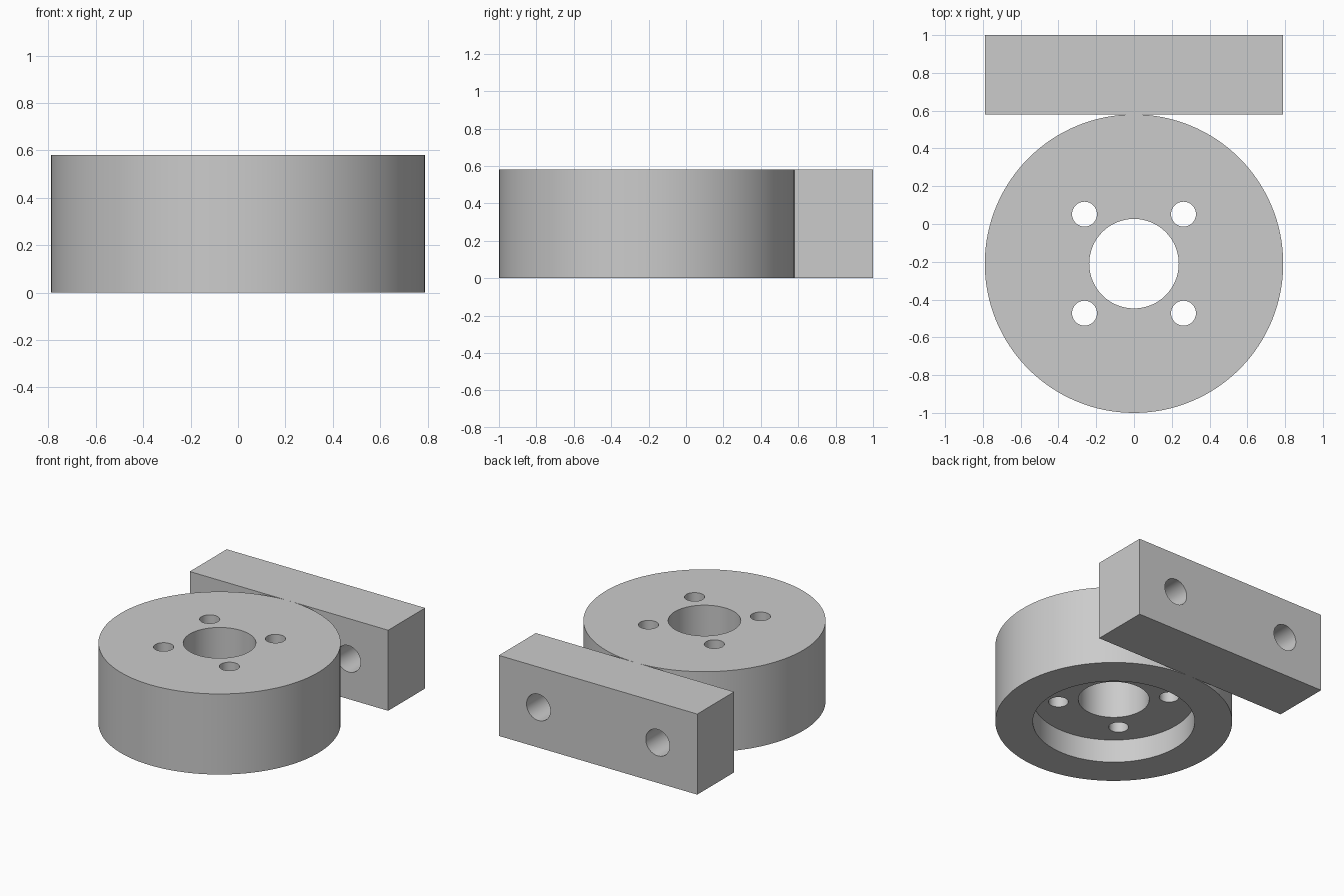
import bpy
import math

if "Cube" in bpy.data.objects:
    bpy.data.objects.remove(bpy.data.objects["Cube"], do_unlink=True)

HEIGHT = 0.58
RADIUS = 0.79
DISC_Y = -0.21
BLOCK_DEPTH = 0.42

grey = bpy.data.materials.new("plain grey")
grey.use_nodes = True
colour = (0.6, 0.6, 0.6, 1)
grey.diffuse_color = colour
grey.node_tree.nodes["Principled BSDF"].inputs["Base Color"].default_value = colour


def cylinder(name, radius, depth, location, rotation=(0, 0, 0), sides=64):
    bpy.ops.mesh.primitive_cylinder_add(vertices=sides, radius=radius, depth=depth,
                                        location=location, rotation=rotation)
    obj = bpy.context.object
    obj.name = name
    return obj


def cut(target, cutter):
    """Subtract the cutter from the target, then discard it."""
    cutter.hide_render = True
    mod = target.modifiers.new("cut", "BOOLEAN")
    mod.operation = "DIFFERENCE"
    mod.solver = "EXACT"
    mod.object = cutter
    bpy.context.view_layer.objects.active = target
    bpy.ops.object.modifier_apply(modifier=mod.name)
    bpy.data.objects.remove(cutter, do_unlink=True)


def finish(obj):
    obj.data.materials.clear()
    obj.data.materials.append(grey)
    bpy.ops.object.select_all(action="DESELECT")
    obj.select_set(True)
    bpy.context.view_layer.objects.active = obj
    bpy.ops.object.shade_smooth_by_angle(angle=math.radians(30))


# Round hub: central bore, underside recess and four bolt holes
hub = cylinder("hub_disc", RADIUS, HEIGHT, (0, DISC_Y, HEIGHT / 2), sides=128)
recess_depth = 0.17
cut(hub, cylinder("recess_cutter", 0.54, recess_depth * 2, (0, DISC_Y, 0), sides=128))
cut(hub, cylinder("bore_cutter", 0.237, 2, (0, DISC_Y, HEIGHT / 2)))
for sx in (-1, 1):
    for sy in (-1, 1):
        cut(hub, cylinder("bolt_hole_cutter", 0.066, 2,
                          (sx * 0.262, DISC_Y + sy * 0.262, HEIGHT / 2), sides=48))
finish(hub)

# Rectangular mounting block behind the hub, with two through holes
block_y = 1 - BLOCK_DEPTH / 2
bpy.ops.mesh.primitive_cube_add(size=1, location=(0, block_y, HEIGHT / 2))
block = bpy.context.object
block.name = "mounting_block"
block.scale = (RADIUS * 2, BLOCK_DEPTH, HEIGHT)
bpy.ops.object.transform_apply(location=False, rotation=False, scale=True)
for sx in (-1, 1):
    cut(block, cylinder("block_hole_cutter", 0.095, 1,
                        (sx * 0.475, block_y, HEIGHT / 2), (math.pi / 2, 0, 0)))
finish(block)
